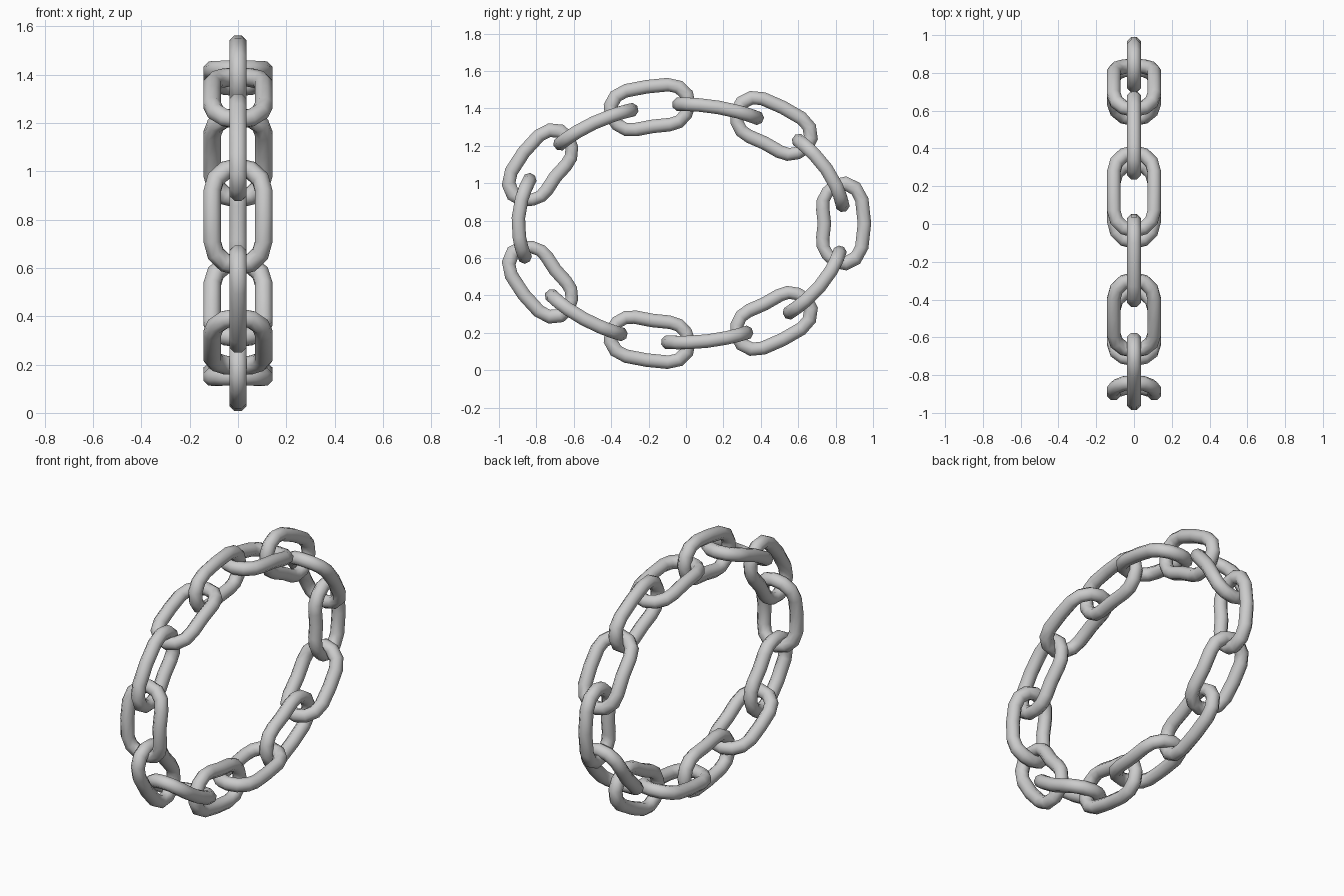
import bpy, bmesh, math

if "Cube" in bpy.data.objects:
    bpy.data.objects.remove(bpy.data.objects["Cube"])

# Oval path of the chain, in the YZ plane
CY, CZ, A, B = -0.025, 0.785, 0.872, 0.637
COUNT = 14
TUBE, SIDES = 0.039, 8          # link wire
MAJOR, STRAIGHT = 0.107, 0.104  # end radius and half straight length

# Arc length table of the oval
N = 4000
arc = [0.0]
for i in range(N):
    t = 2 * math.pi * (i + 0.5) / N
    arc.append(arc[-1] + math.hypot(A * math.sin(t), B * math.cos(t)) * 2 * math.pi / N)
TOTAL = arc[-1]


def on_path(s, u):
    """Point at arc length s, offset outward by u."""
    s %= TOTAL
    lo, hi = 0, N
    while hi - lo > 1:
        mid = (lo + hi) // 2
        if arc[mid] <= s:
            lo = mid
        else:
            hi = mid
    t = 2 * math.pi * (lo + (s - arc[lo]) / (arc[hi] - arc[lo])) / N
    ny, nz = B * math.cos(t), A * math.sin(t)
    d = math.hypot(ny, nz)
    return CY + A * math.cos(t) + u * ny / d, CZ + B * math.sin(t) + u * nz / d


# Link centreline: two half rings joined by straight sides with a middle point
stations = []
for end in (0, 1):
    for k in range(7):
        a = math.radians(30 * k + 180 * end)
        shift = STRAIGHT if end == 0 else -STRAIGHT
        stations.append((a, shift))
    stations.append((math.pi * (1 - end), 0.0))


def make_link(index):
    upright = index % 2 == 0
    centre = index * TOTAL / COUNT - (0.0 if upright else 0.03)
    bm = bmesh.new()
    rings = []
    for a, shift in stations:
        ring = []
        for j in range(SIDES):
            b = 2 * math.pi * (j + 0.5) / SIDES
            r = MAJOR + TUBE * math.cos(b)
            along = shift + r * math.sin(a)
            across, off = r * math.cos(a), TUBE * math.sin(b)
            u, x = (across, off) if upright else (off, across)
            y, z = on_path(centre + along, u)
            ring.append(bm.verts.new((x, y, z)))
        rings.append(ring)
    for i, ring in enumerate(rings):
        nxt = rings[(i + 1) % len(rings)]
        for j in range(SIDES):
            k = (j + 1) % SIDES
            bm.faces.new((ring[j], nxt[j], nxt[k], ring[k]))
    bmesh.ops.recalc_face_normals(bm, faces=bm.faces)
    for f in bm.faces:
        f.smooth = True
    name = f"chain_link_{index + 1:02d}"
    mesh = bpy.data.meshes.new(name)
    bm.to_mesh(mesh)
    bm.free()
    bpy.context.collection.objects.link(bpy.data.objects.new(name, mesh))


for i in range(COUNT):
    make_link(i)
